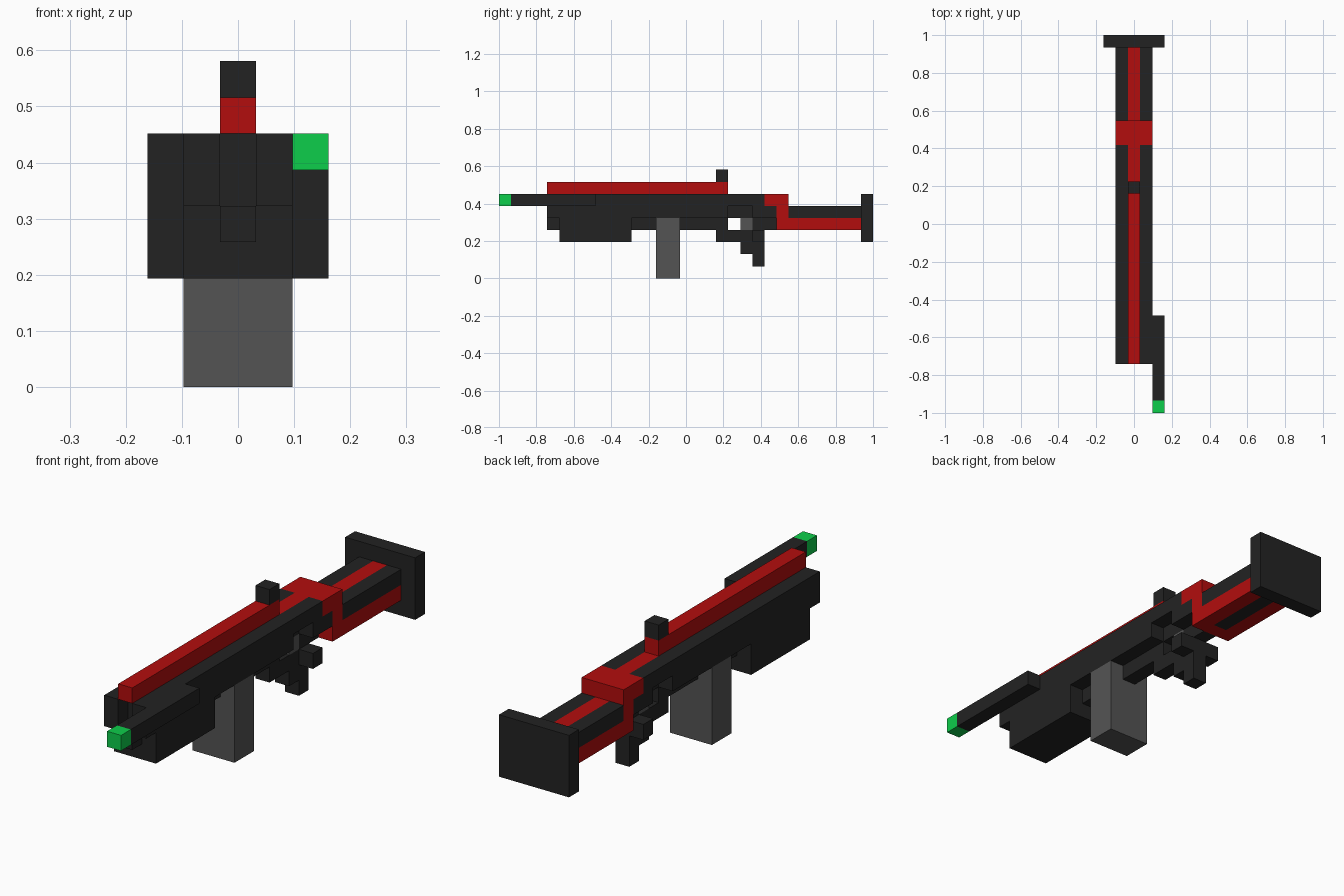
import bpy, bmesh
from mathutils import Vector

if "Cube" in bpy.data.objects:
    bpy.data.objects.remove(bpy.data.objects["Cube"])

U = 2 / 31                       # block size: the model is 5 x 31 x 9 blocks


def material(name, rgb):
    m = bpy.data.materials.new(name)
    m.diffuse_color = (*rgb, 1)
    m.use_nodes = True
    m.node_tree.nodes["Principled BSDF"].inputs["Base Color"].default_value = m.diffuse_color
    return m


DARK = material("charcoal", (0.0165, 0.0165, 0.0165))
RED = material("red", (0.45, 0.004, 0.004))
GREY = material("mid_grey", (0.088, 0.088, 0.088))
GREEN = material("green", (0.004, 0.61, 0.07))

FULL, MID = (1, 4), (2, 3)       # common width ranges in blocks

# name, material, boxes as (x range, y range, z range); later parts replace earlier blocks
parts = [
    ("receiver", DARK, [(FULL, (4, 22), (5, 7)), (FULL, (22, 23), (5, 6)),
                        (MID, (11, 19), (4, 5)), (MID, (21, 23), (4, 5))]),
    ("fore_end", DARK, [(FULL, (5, 11), (3, 5)), (MID, (4, 5), (4, 5))]),
    ("magazine", GREY, [(FULL, (13, 15), (0, 5))]),
    ("trigger_guard", DARK, [(MID, (18, 22), (3, 4)), (FULL, (21, 22), (3, 4))]),
    ("trigger", GREY, [(MID, (20, 21), (4, 5))]),
    ("grip", DARK, [(MID, (20, 22), (2, 3)), (MID, (21, 22), (1, 2))]),
    ("top_rail", RED, [(MID, (4, 19), (7, 8)), (MID, (19, 22), (6, 7))]),
    ("sight", DARK, [(MID, (18, 19), (8, 9))]),
    ("stock_joint", RED, [(FULL, (22, 24), (6, 7)), (FULL, (23, 24), (4, 6))]),
    ("stock_upper", DARK, [(FULL, (24, 30), (5, 6)), (MID, (24, 30), (4, 5))]),
    ("stock_stripe", RED, [(MID, (24, 30), (5, 6))]),
    ("stock_lower", RED, [((1, 2), (24, 30), (4, 5)), ((3, 4), (24, 30), (4, 5))]),
    ("butt_plate", DARK, [((0, 5), (30, 31), (3, 7))]),
    ("side_tube", DARK, [((4, 5), (1, 8), (6, 7))]),
    ("tube_tip", GREEN, [((4, 5), (0, 1), (6, 7))]),
]
# muzzle opening and the recesses either side of the trigger
openings = [(MID, (4, 5), (5, 7)),
            ((1, 2), (19, 21), (5, 6)), ((3, 4), (19, 21), (5, 6))]


def blocks(box):
    xs, ys, zs = (range(*r) for r in box)
    return [(x, y, z) for x in xs for y in ys for z in zs]


owner = {}
for name, mat, boxes in parts:
    for box in boxes:
        for c in blocks(box):
            owner[c] = name
for box in openings:
    for c in blocks(box):
        owner.pop(c, None)


# each part keeps only the block faces that touch open air
for name, mat, boxes in parts:
    bm = bmesh.new()
    for c in [c for c in owner if owner[c] == name]:
        for axis in range(3):
            for sign in (-1, 1):
                n = list(c)
                n[axis] += sign
                if tuple(n) in owner:
                    continue
                a, b = (axis + 1) % 3, (axis + 2) % 3
                ring = [(-1, -1), (1, -1), (1, 1), (-1, 1)][::sign]
                verts = []
                for s, t in ring:
                    p = Vector(c) + Vector((0.5, 0.5, 0.5))
                    p[axis] += sign / 2
                    p[a] += s / 2
                    p[b] += t / 2
                    verts.append(bm.verts.new((p - Vector((2.5, 15.5, 0))) * U))
                bm.faces.new(verts)
    bmesh.ops.remove_doubles(bm, verts=bm.verts[:], dist=U * 0.01)
    mesh = bpy.data.meshes.new(name)
    bm.to_mesh(mesh)
    bm.free()
    mesh.materials.append(mat)
    bpy.context.collection.objects.link(bpy.data.objects.new(name, mesh))
